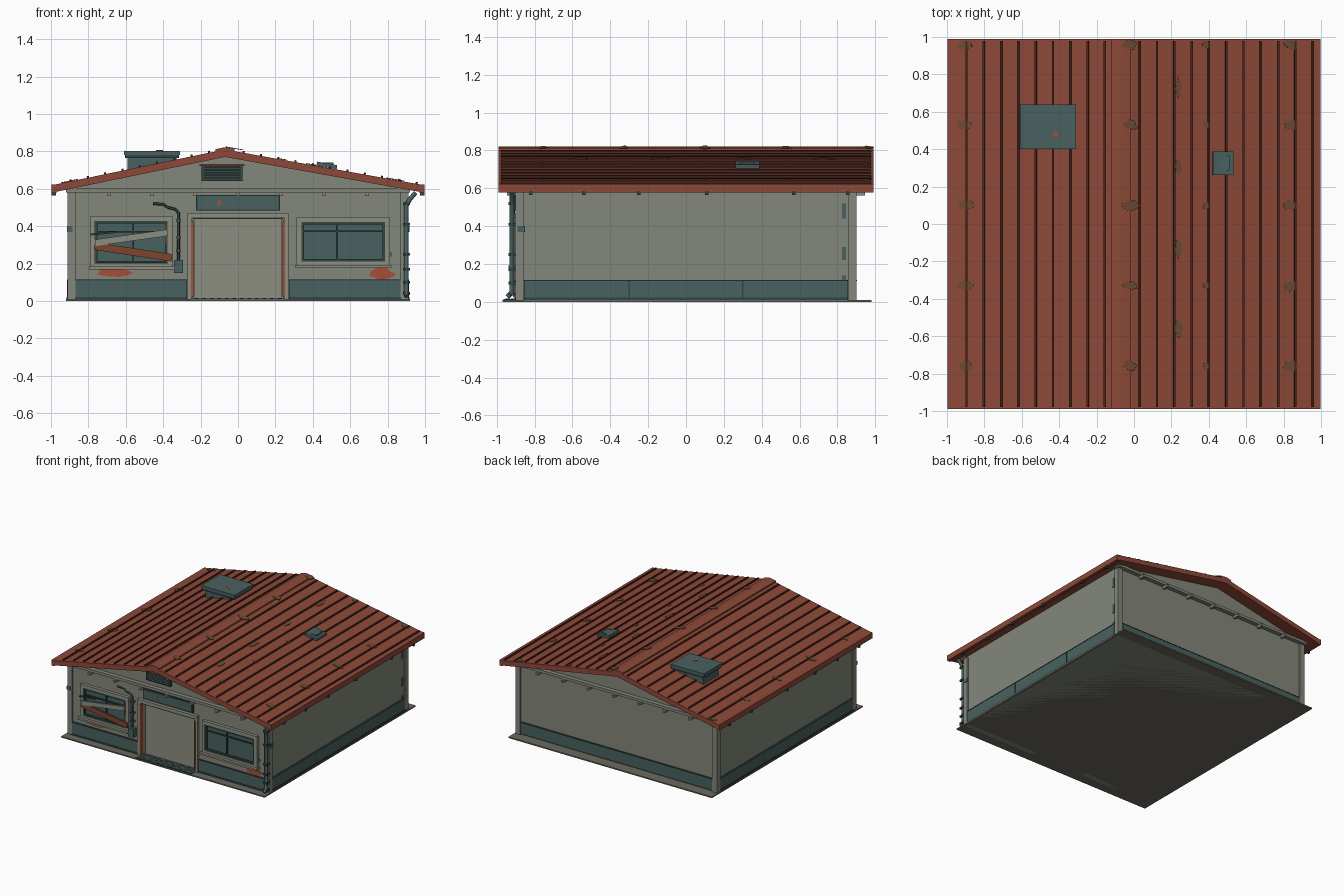
import bpy, bmesh, math, random
from mathutils import Vector

random.seed(4)
if "Cube" in bpy.data.objects:
    bpy.data.objects.remove(bpy.data.objects["Cube"])


def colour(name, hex_code):
    rgb = [(int(hex_code[i:i + 2], 16) / 255) ** 2.2 for i in (0, 2, 4)]
    m = bpy.data.materials.new(name)
    m.use_nodes = True
    m.diffuse_color = (*rgb, 1)
    shader = m.node_tree.nodes["Principled BSDF"]
    shader.inputs["Base Color"].default_value = (*rgb, 1)
    shader.inputs["Roughness"].default_value = 0.9
    return m


plaster = colour("plaster", "83867a")
trim = colour("trim", "8b8d80")
teal = colour("teal paint", "4a6260")
dark = colour("dark teal", "344644")
red = colour("roof red", "8c4a3b")
brown = colour("seam brown", "4c2a22")
moss = colour("moss", "6b4c38")
rust = colour("rust", "a3503a")
wood = colour("plank brown", "7d4632")
concrete = colour("concrete", "6a695f")


def finish(name, bm, mat, loc=(0, 0, 0), rot=(0, 0, 0)):
    bmesh.ops.recalc_face_normals(bm, faces=bm.faces)
    mesh = bpy.data.meshes.new(name)
    bm.to_mesh(mesh)
    bm.free()
    mesh.materials.append(mat)
    ob = bpy.data.objects.new(name, mesh)
    ob.location, ob.rotation_euler = loc, rot
    bpy.context.collection.objects.link(ob)
    return ob


def block(name, mat, centre, size, rot=(0, 0, 0)):
    bm = bmesh.new()
    bmesh.ops.create_cube(bm, size=1)
    bmesh.ops.scale(bm, vec=size, verts=bm.verts)
    return finish(name, bm, mat, centre, rot)


def span(name, mat, x, y, z):
    """Block given by its (low, high) limits on each axis."""
    lims = (x, y, z)
    return block(name, mat, [(a + b) / 2 for a, b in lims], [b - a for a, b in lims])


def prism(name, mat, outline, y0, y1):
    """Front outline in x and z, extruded from y0 to y1."""
    bm = bmesh.new()
    face = bm.faces.new([bm.verts.new((x, y0, z)) for x, z in outline])
    out = bmesh.ops.extrude_face_region(bm, geom=[face])
    moved = [v for v in out["geom"] if isinstance(v, bmesh.types.BMVert)]
    bmesh.ops.translate(bm, vec=(0, y1 - y0, 0), verts=moved)
    return finish(name, bm, mat)


def blotch(name, mat, loc, rx, ry, rot):
    """Ragged thin patch lying on a surface."""
    bm = bmesh.new()
    ring = []
    for i in range(11):
        a, r = math.tau * i / 11, random.uniform(0.65, 1.1)
        ring.append(bm.verts.new((rx * r * math.cos(a), ry * r * math.sin(a), 0)))
    out = bmesh.ops.extrude_face_region(bm, geom=[bm.faces.new(ring)])
    moved = [v for v in out["geom"] if isinstance(v, bmesh.types.BMVert)]
    bmesh.ops.translate(bm, vec=(0, 0, 0.004), verts=moved)
    return finish(name, bm, mat, loc, rot)


def pipe(name, mat, points, radius):
    c = bpy.data.curves.new(name, "CURVE")
    c.dimensions, c.bevel_depth, c.bevel_resolution = "3D", radius, 1
    c.use_fill_caps = True
    s = c.splines.new("POLY")
    s.points.add(len(points) - 1)
    for p, co in zip(s.points, points):
        p.co = (*co, 1)
    c.materials.append(mat)
    ob = bpy.data.objects.new(name, c)
    bpy.context.collection.objects.link(ob)


RIDGE, TOP, EAVE, EDGE = -0.07, 0.81, 0.62, 0.99
WALL = 0.9
FRONT = (math.pi / 2, 0, 0)


def roof_z(x):
    reach = EDGE - RIDGE if x > RIDGE else EDGE + RIDGE
    return TOP - (TOP - EAVE) * abs(x - RIDGE) / reach


def tilt(x):
    return (0, math.atan((roof_z(x - .01) - roof_z(x + .01)) / .02), 0)


# Walls: solid body behind a front skin notched for the doorway
under = 0.04
gable = [(WALL, roof_z(WALL) - under), (RIDGE, TOP - under), (-WALL, roof_z(-WALL) - under)]
prism("main_walls", plaster, [(-WALL, 0), (WALL, 0)] + gable, -0.85, 0.89)
notch = [(-.24, 0), (-.24, .44), (.24, .44), (.24, 0)]
prism("front_wall", plaster, [(-WALL, 0)] + notch + [(WALL, 0)] + gable, -0.89, -0.85)
span("ground_slab", concrete, (-.92, .92), (-.97, .98), (0, .01))
for sx in (-1, 1):
    for sy in (-1, 1):
        block("corner_post", plaster, (sx * .89, sy * .88, .295), (.044, .044, .57))
    # Side plinth with seams
    block("side_plinth", teal, (sx * .902, 0, .065), (.02, 1.71, .09))
    block("plinth_cap", dark, (sx * .902, 0, .112), (.024, 1.71, .006))
    block("plinth_foot", dark, (sx * .904, 0, .016), (.024, 1.71, .012))
    for y in (-.3, .3):
        block("plinth_seam", dark, (sx * .913, y, .065), (.003, .006, .09))
    # Front plinth either side of the door
    block("front_plinth", teal, (sx * .572, -.89, .065), (.6, .024, .09))
    block("front_plinth_cap", dark, (sx * .572, -.89, .112), (.6, .028, .006))
    block("front_plinth_foot", dark, (sx * .572, -.892, .016), (.6, .026, .012))
block("back_plinth", teal, (0, .892, .065), (1.73, .02, .09))
block("back_plinth_cap", dark, (0, .892, .112), (1.73, .024, .006))

# Ledge and brackets below the gables
for sy in (-1, 1):
    block("gable_ledge", plaster, (0, sy * .9, .592), (1.84, .05, .022))
    for i in range(-3, 4):
        block("ledge_bracket", trim, (i * .23, sy * .92, .571), (.02, .05, .02))

# Roof sheet, eaves, ridge cap and raised seams
rim = [(-EDGE, EAVE), (RIDGE, TOP), (EDGE, EAVE)]
prism("roof_sheet", red, rim + [(x, z - under) for x, z in reversed(rim)], -EDGE, EDGE)
prism("ridge_cap", red, [(RIDGE + d, roof_z(RIDGE + d) + .012) for d in (-.05, 0, .05)]
      + [(RIDGE + d, roof_z(RIDGE + d) - .01) for d in (.05, 0, -.05)], -EDGE, EDGE)
for sx in (-1, 1):
    block("eave_trim", red, (sx * .983, 0, .6), (.026, 1.98, .045))
    for y in (-.82, -.54, -.25, .11, .57, .855):
        block("eave_clip", dark, (sx * .985, y, .575), (.026, .018, .022))
for i in range(21):
    x = -.895 + i * .0925
    if abs(x - RIDGE) > .03 and x < .97:
        block("roof_seam", brown, (x, 0, roof_z(x) + .003), (.011, 1.955, .014), tilt(x))

# Moss patches on the roof
for i, x in enumerate((-.9, -.02, .24, .39, .84)):
    for j in range(5):
        y = .96 - j * .43 - (.23 if x == .24 else 0)
        rx, ry = ((.02, .055) if x == .24 else (.025, .02) if x == .39 else (.045, .03))
        if y > -.9:
            blotch("moss_patch", moss, (x, y, roof_z(x) + (.013 if x == -.02 else .001)), rx, ry, tilt(x))

# Large roof unit and small roof vent
span("roof_unit", teal, (-.59, -.33), (.42, .62), (.66, .775))
span("roof_unit_flange", dark, (-.605, -.315), (.405, .635), (.765, .78))
span("roof_unit_lid", teal, (-.61, -.31), (.4, .64), (.78, .803))
blotch("lid_rust", rust, (-.42, .48, .802), .02, .016, (0, 0, 0))
block("vent_base", teal, (.475, .325, roof_z(.475) + .012), (.11, .125, .022), tilt(.475))
span("vent_cap", teal, (.425, .51), (.285, .365), (.715, .74))

# Doorway
span("door_panel", trim, (-.235, .235), (-.86, -.845), (.01, .44))
for sx in (-1, 1):
    block("door_jamb", trim, (sx * .258, -.897, .235), (.026, .024, .45))
    block("door_edge", rust, (sx * .245, -.9, .225), (.012, .026, .4))
block("door_lintel", trim, (0, -.899, .458), (.54, .034, .024))
block("door_hood_strip", dark, (0, -.9, .443), (.48, .028, .008))
span("door_mat", dark, (-.25, .25), (-.965, -.87), (.01, .014))
for i in range(12):
    for j in range(3):
        block("mat_stud", concrete, (-.22 + i * .04, -.945 + j * .03, .015),
              (.018, .008, .004), (0, 0, .7))

# Blank board over the door
block("board_frame", dark, (0, -.895, .525), (.45, .022, .084))
block("board_face", teal, (0, -.907, .525), (.434, .012, .07))
blotch("board_rust", rust, (-.1, -.912, .525), .014, .018, FRONT)

# Gable louvre
block("louvre_frame", dark, (-.085, -.895, .685), (.22, .03, .085))
block("louvre_hood", red, (-.085, -.905, .727), (.24, .045, .012))
for i in range(5):
    block("louvre_slat", teal, (-.085, -.912, .656 + i * .014), (.19, .012, .006), (.4, 0, 0))


def window(cx, cz, w, h, mullion):
    for s in (-1, 1):
        block("window_trim_side", trim, (cx + s * (w / 2 + .014), -.9, cz), (.026, .03, h + .05))
        block("window_trim_bar", trim, (cx, -.9, cz + s * (h / 2 + .014)), (w + .05, .03, .026))
        block("window_frame_side", dark, (cx + s * (w / 2 - .006), -.9, cz), (.013, .024, h))
        block("window_frame_bar", dark, (cx, -.9, cz + s * (h / 2 - .006)), (w, .024, .013))
    block("window_glass", teal, (cx, -.89, cz), (w, .012, h))
    block("window_mullion", dark, (mullion, -.899, cz), (.01, .016, h))
    block("window_crossbar", dark, (cx, -.899, cz + .055), (w, .016, .008))
    block("window_sill", trim, (cx, -.912, cz - h / 2 - .026), (w + .07, .05, .014))


window(-.57, .315, .385, .225, -.56)
window(.563, .317, .445, .21, .53)
block("window_rust", rust, (-.385, -.913, .36), (.008, .006, .1))

# Planks across the left window
block("lower_plank", wood, (-.56, -.922, .262), (.42, .014, .04), (0, .15, 0))
block("upper_plank", trim, (-.57, -.926, .338), (.39, .014, .035), (0, -.14, 0))
block("thin_slat", dark, (-.72, -.92, .362), (.14, .01, .01), (0, -.1, 0))

# Wall stains
blotch("left_stain", rust, (-.67, -.891, .15), .1, .022, FRONT)
blotch("right_stain", rust, (.77, -.891, .145), .07, .035, FRONT)
blotch("chipped_paint", teal, (.8, -.891, .25), .025, .022, FRONT)
for z, h in ((.48, .08), (.255, .07), (.125, .03)):
    block("side_chip", teal, (.901, .835, z), (.006, .02, h))
block("corner_chip", teal, (.913, -.87, .385), (.006, .04, .03))
block("left_clip", teal, (-.9, -.902, .385), (.03, .008, .03))

# Meter box with bent conduit
block("meter_box", teal, (-.318, -.91, .185), (.05, .04, .07))
pipe("conduit", dark, [(-.318, -.91, .2), (-.318, -.91, .47), (-.335, -.91, .49),
                       (-.375, -.91, .5), (-.4, -.91, .517), (-.455, -.91, .52)], .007)
for z in (.27, .34, .43):
    block("conduit_clamp", teal, (-.318, -.905, z), (.026, .03, .012))

# Corner downpipe
pipe("downpipe", teal, [(.95, -.92, .58), (.92, -.92, .545), (.9, -.92, .51),
                        (.9, -.92, .05), (.9, -.945, .025)], .014)
for z in (.04, .1, .17, .25, .41, .52):
    block("downpipe_clamp", dark, (.9, -.918, z), (.038, .04, .014))
